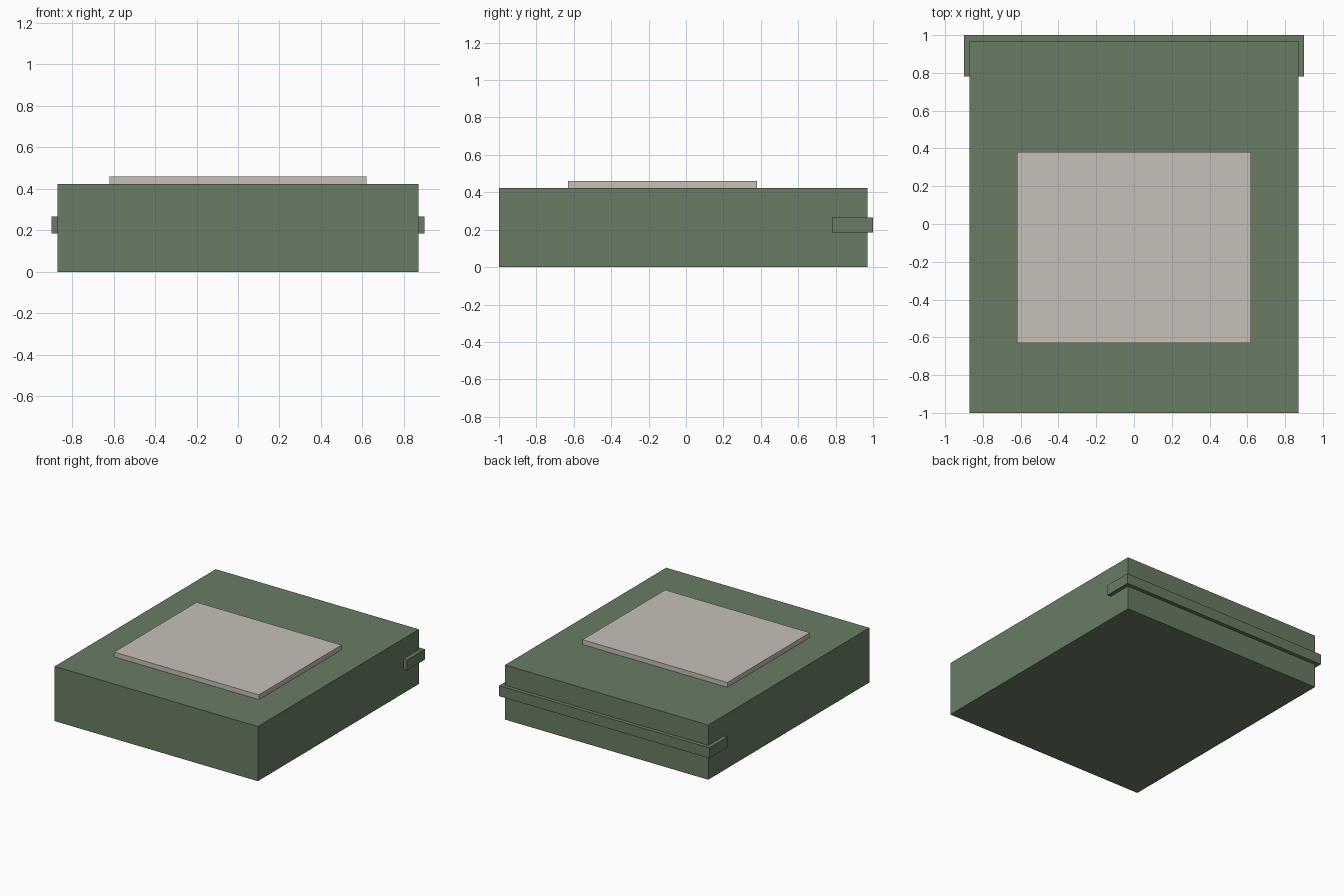
import bpy
from mathutils import Vector

default = bpy.data.objects.get("Cube")
if default:
    bpy.data.objects.remove(default, do_unlink=True)


def make_material(name, rgb):
    mat = bpy.data.materials.new(name)
    mat.use_nodes = True
    colour = (*rgb, 1.0)
    mat.diffuse_color = colour
    shader = next(n for n in mat.node_tree.nodes if n.type == "BSDF_PRINCIPLED")
    shader.inputs["Base Color"].default_value = colour
    return mat


def make_box(name, low, high, mat):
    low, high = Vector(low), Vector(high)
    bpy.ops.mesh.primitive_cube_add(size=1)
    obj = bpy.context.object
    obj.name = name
    for v in obj.data.vertices:
        v.co = (low + high) / 2 + v.co * (high - low)
    obj.data.materials.append(mat)
    return obj


green = make_material("sage green", (0.144, 0.202, 0.125))
beige = make_material("warm beige", (0.565, 0.525, 0.477))

# Main block
make_box("body", (-0.87, -1, 0), (0.87, 0.97, 0.423), green)

# Raised panel on top
make_box("top_panel", (-0.62, -0.63, 0.423), (0.62, 0.38, 0.46), beige)

# Band wrapping the back and its corners
make_box("back_band", (-0.9, 0.78, 0.185), (0.9, 1, 0.266), green)
